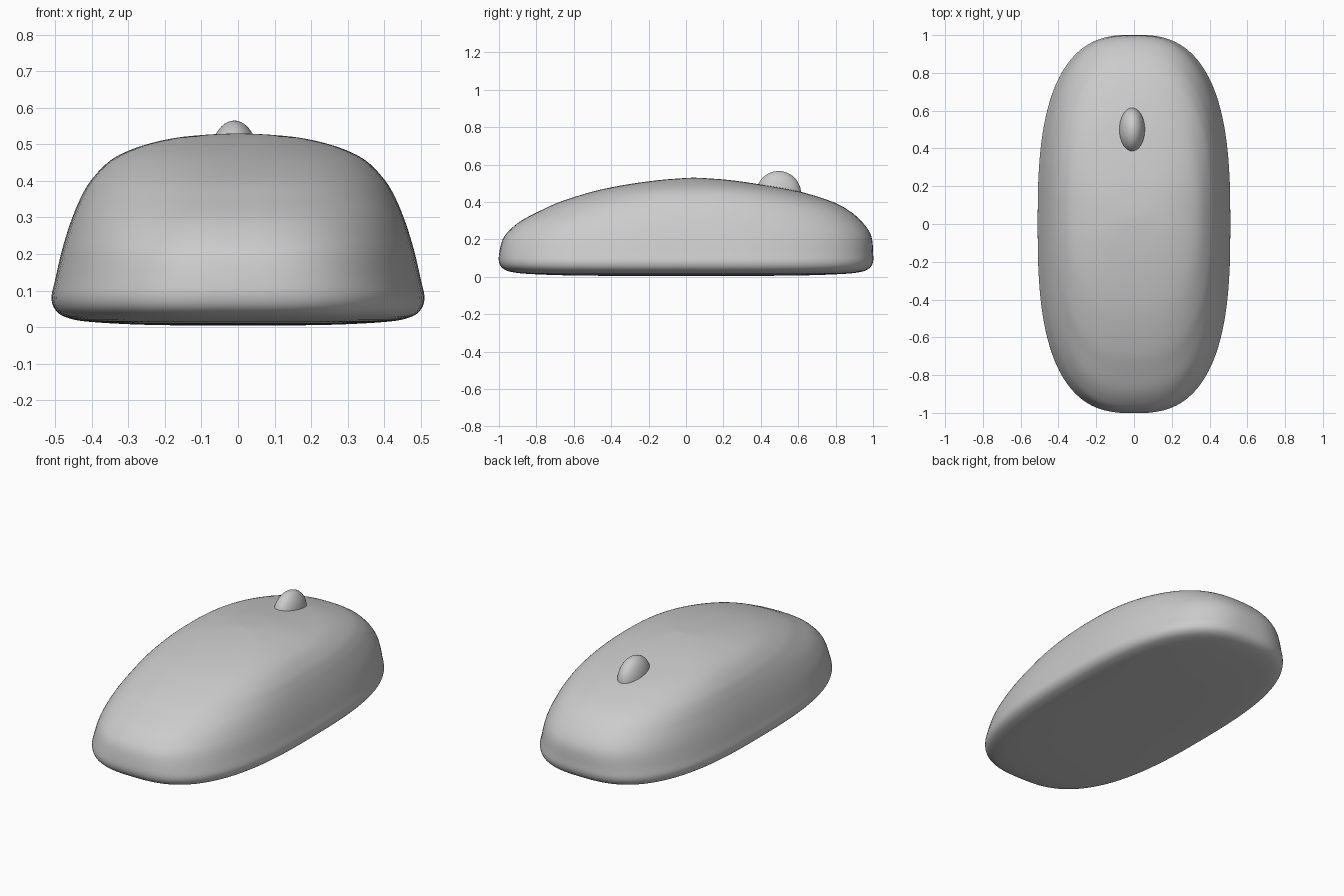
import bpy, bmesh
from math import cos, sin, pi, copysign
from mathutils import Vector

if "Cube" in bpy.data.objects:
    bpy.data.objects.remove(bpy.data.objects["Cube"])

SEG, STEPS = 96, 5

# Body levels: height, half width, reach to -y, reach to +y
LEVELS = [
    (.004, 0, 0, 0), (.006, .24, .55, .55), (.014, .40, .82, .82),
    (.025, .465, .93, .93), (.045, .498, .98, .98), (.08, .51, 1, 1),
    (.13, .50, .998, 1), (.20, .484, .98, .995), (.25, .47, .942, .975),
    (.30, .453, .88, .935), (.35, .432, .785, .877), (.40, .403, .675, .785),
    (.455, .35, .50, .61), (.49, .28, .335, .42), (.515, .186, .16, .25),
    (.526, .09, .03, .12), (.53, 0, -.04, .04),
]


def smooth_path(pts, steps):
    """Catmull-Rom curve through the points."""
    p = [Vector(q) for q in pts]
    p = [2 * p[0] - p[1]] + p + [2 * p[-1] - p[-2]]
    out = []
    for i in range(1, len(p) - 2):
        a, b, c, d = p[i - 1:i + 3]
        for s in range(steps):
            t = s / steps
            out.append(.5 * (2 * b + (c - a) * t + (2 * a - 5 * b + 4 * c - d) * t * t
                             + (3 * b - a - 3 * c + d) * t ** 3))
    return out + [p[-2]]


def spow(v, e):
    return copysign(abs(v) ** e, v)


def finish(bm, name):
    bmesh.ops.recalc_face_normals(bm, faces=bm.faces)
    for f in bm.faces:
        f.smooth = True
    mesh = bpy.data.meshes.new(name)
    bm.to_mesh(mesh)
    bm.free()
    ob = bpy.data.objects.new(name, mesh)
    bpy.context.collection.objects.link(ob)
    return ob


# Body: stacked superellipse rings, softer towards the top
bm = bmesh.new()
path = smooth_path(LEVELS, STEPS)
rings = []
for z, a, back, front in path[1:-1]:
    e = 2 / (2.8 - .4 * z / .53)
    mid, half = (front - back) / 2, (front + back) / 2
    rings.append([bm.verts.new((a * spow(cos(t), e), mid + half * spow(sin(t), e), z))
                  for t in (2 * pi * i / SEG for i in range(SEG))])
for lo, hi in zip(rings, rings[1:]):
    for i in range(SEG):
        j = (i + 1) % SEG
        bm.faces.new((lo[i], lo[j], hi[j], hi[i]))
for ring, end in ((rings[0], path[0]), (rings[-1], path[-1])):
    tip = bm.verts.new((0, (end[3] - end[2]) / 2, end[0]))
    for i in range(SEG):
        bm.faces.new((ring[i], ring[(i + 1) % SEG], tip))
finish(bm, "mouse_body")

# Scroll wheel: flattened sphere half sunk into the top
bm = bmesh.new()
bmesh.ops.create_uvsphere(bm, u_segments=48, v_segments=24, radius=1)
wheel = finish(bm, "scroll_wheel")
wheel.scale = (.07, .12, .12)
wheel.location = (-.01, .495, .445)
